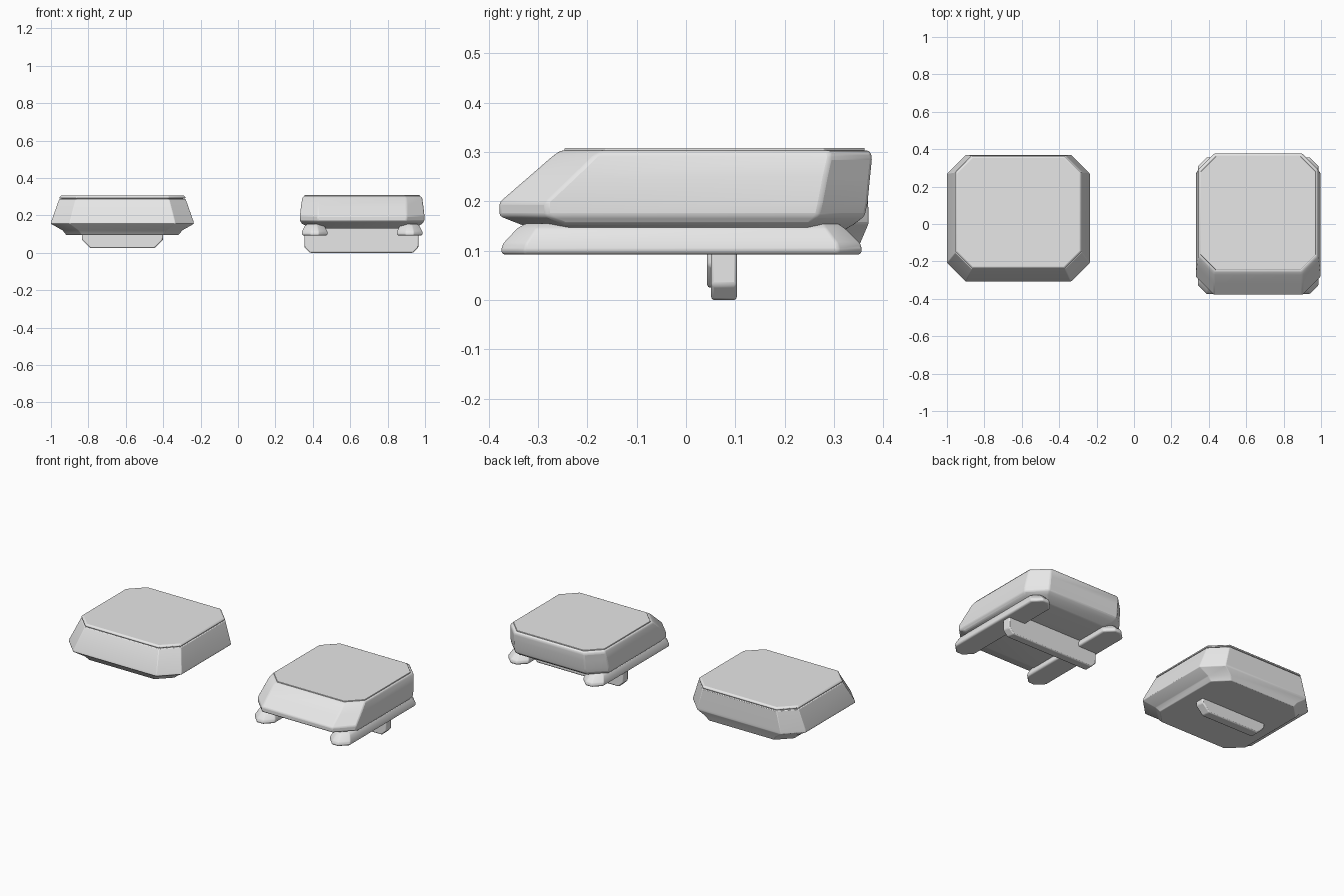
import bpy
import bmesh

if "Cube" in bpy.data.objects:
    bpy.data.objects.remove(bpy.data.objects["Cube"], do_unlink=True)

grey = bpy.data.materials.new("light_grey")
grey.use_nodes = True
grey.diffuse_color = (0.8, 0.8, 0.8, 1)
grey.node_tree.nodes["Principled BSDF"].inputs["Base Color"].default_value = grey.diffuse_color


def octagon(x, hw, y0, y1, c):
    """Rectangle outline with cut corners, counter-clockwise."""
    a, b = x - hw, x + hw
    return [(a + c, y0), (b - c, y0), (b, y0 + c), (b, y1 - c),
            (b - c, y1), (a + c, y1), (a, y1 - c), (a, y0 + c)]


def finish(name, bm, bevel):
    bmesh.ops.recalc_face_normals(bm, faces=bm.faces)
    mesh = bpy.data.meshes.new(name)
    bm.to_mesh(mesh)
    bm.free()
    mesh.materials.append(grey)
    ob = bpy.data.objects.new(name, mesh)
    bpy.context.collection.objects.link(ob)
    if bevel:
        mod = ob.modifiers.new("soft_edges", "BEVEL")
        mod.width = bevel
        mod.segments = 2
        mod.limit_method = "ANGLE"
        mod.angle_limit = 0.35
    bpy.ops.object.select_all(action="DESELECT")
    bpy.context.view_layer.objects.active = ob
    ob.select_set(True)
    bpy.ops.object.shade_smooth_by_angle(angle=0.5)


def loft(name, x, rings, bevel):
    """Stack cut-corner rings: (z, half width, front y, back y, corner cut)."""
    bm = bmesh.new()
    loops = [[bm.verts.new((px, py, z)) for px, py in octagon(x, hw, y0, y1, c)]
             for z, hw, y0, y1, c in rings]
    for low, high in zip(loops, loops[1:]):
        for i in range(8):
            j = (i + 1) % 8
            bm.faces.new((low[i], low[j], high[j], high[i]))
    bm.faces.new(loops[0][::-1])
    bm.faces.new(loops[-1])
    finish(name, bm, bevel)


def fin(name, x, hw, y0, y1, z0, z1, c):
    """Upright plate with its lower corners cut."""
    bm = bmesh.new()
    outline = [(x - hw, z1), (x - hw, z0 + c), (x - hw + c, z0),
               (x + hw - c, z0), (x + hw, z0 + c), (x + hw, z1)]
    face = bm.faces.new([bm.verts.new((px, y0, pz)) for px, pz in outline])
    ext = bmesh.ops.extrude_face_region(bm, geom=[face])
    verts = [v for v in ext["geom"] if isinstance(v, bmesh.types.BMVert)]
    bmesh.ops.translate(bm, verts=verts, vec=(0, y1 - y0, 0))
    finish(name, bm, 0.006)


# Flared pad with a grooved lid
PAD_X = -0.618
loft("flared_pad_body", PAD_X, [
    (0.095, 0.30, -0.24, 0.345, 0.08),
    (0.12, 0.32, -0.26, 0.355, 0.085),
    (0.155, 0.382, -0.308, 0.37, 0.1),
    (0.168, 0.38, -0.305, 0.37, 0.1),
    (0.287, 0.338, -0.24, 0.366, 0.088),
], 0.003)
loft("flared_pad_groove", PAD_X, [
    (0.28, 0.325, -0.228, 0.352, 0.085),
    (0.295, 0.325, -0.228, 0.352, 0.085),
], 0)
loft("flared_pad_lid", PAD_X, [
    (0.291, 0.336, -0.238, 0.364, 0.088),
    (0.299, 0.336, -0.238, 0.364, 0.088),
    (0.306, 0.328, -0.23, 0.356, 0.085),
], 0.002)
fin("flared_pad_fin", PAD_X, 0.217, 0.043, 0.1, 0.025, 0.11, 0.045)

# Sloped-front pad
SLED_X = 0.664
loft("sled_body", SLED_X, [
    (0.13, 0.27, -0.28, 0.30, 0.08),
    (0.153, 0.32, -0.335, 0.34, 0.09),
    (0.17, 0.332, -0.378, 0.362, 0.095),
    (0.198, 0.333, -0.378, 0.368, 0.095),
    (0.25, 0.327, -0.318, 0.373, 0.09),
    (0.29, 0.321, -0.272, 0.377, 0.085),
    (0.303, 0.314, -0.254, 0.372, 0.083),
], 0.006)
loft("sled_top_plate", SLED_X, [
    (0.298, 0.309, -0.246, 0.362, 0.083),
    (0.308, 0.309, -0.246, 0.362, 0.083),
], 0.002)

# Runners under the sloped pad
for side, label in ((-1, "right"), (1, "left")):
    loft(label + "_runner", SLED_X + side * 0.254, [
        (0.092, 0.063, -0.371, 0.352, 0.045),
        (0.1, 0.069, -0.375, 0.357, 0.047),
        (0.115, 0.067, -0.37, 0.353, 0.046),
        (0.145, 0.052, -0.342, 0.322, 0.038),
        (0.155, 0.038, -0.325, 0.308, 0.03),
    ], 0.004)
fin("sled_crossbar", SLED_X - 0.004, 0.305, 0.051, 0.103, 0, 0.14, 0.03)
